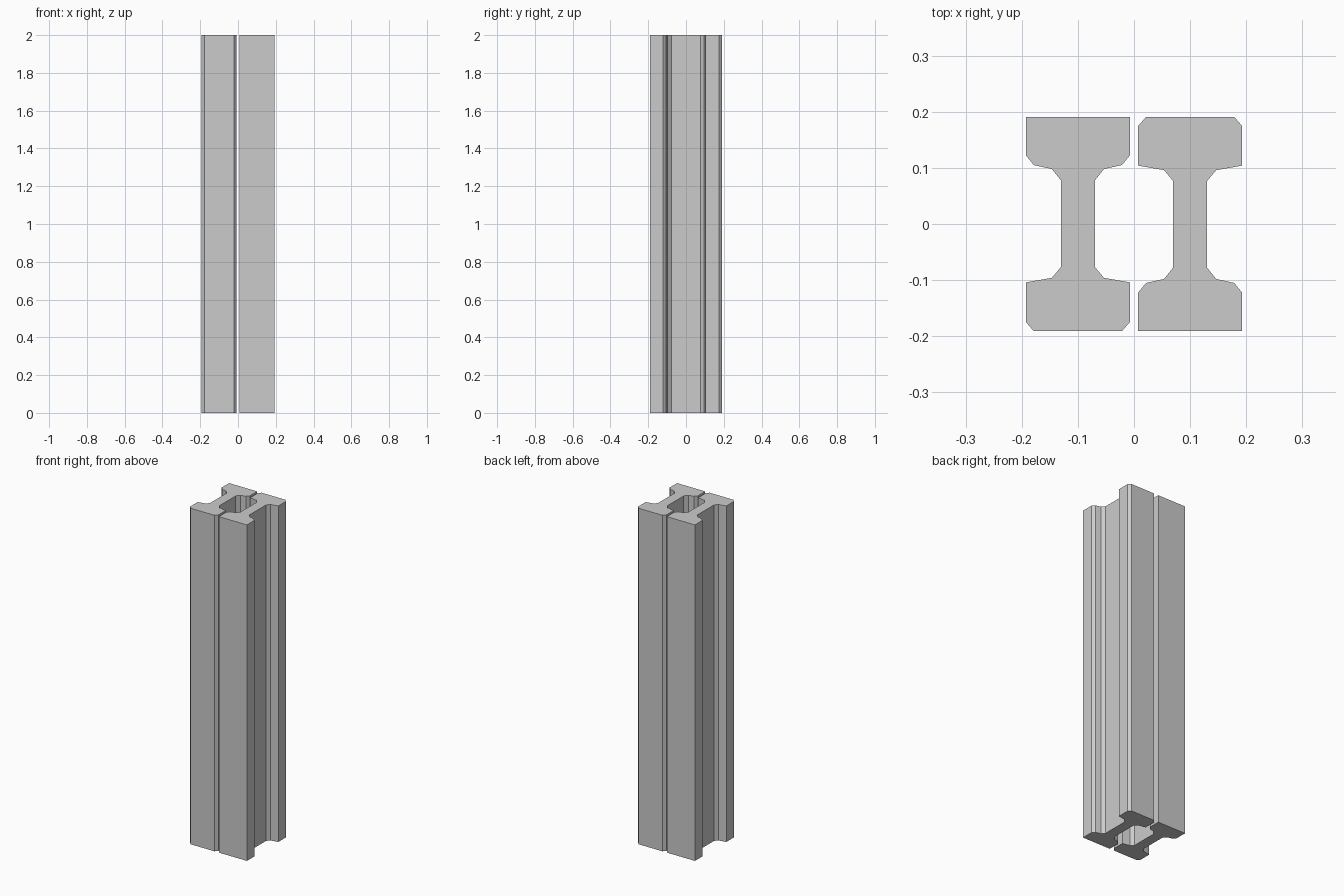
import bpy, bmesh

if "Cube" in bpy.data.objects:
    bpy.data.objects.remove(bpy.data.objects["Cube"])

HEIGHT = 2.0
OFFSET = 0.1  # beam centre distance from the middle

# One side of the I-shaped cross-section: (half width, y), top to bottom
HALF = [(0.0925, 0.191), (0.0925, 0.122), (0.0785, 0.105), (0.0465, 0.098),
        (0.0305, 0.078), (0.0305, -0.077), (0.0465, -0.096), (0.0925, -0.104),
        (0.0925, -0.175), (0.0785, -0.191)]


def beam(name, x, flip):
    # Mirror the half profile, then extrude it to full height
    outline = HALF + [(-w, y) for w, y in reversed(HALF)]
    bm = bmesh.new()
    base = bm.faces.new([bm.verts.new((x + w, y * flip, 0)) for w, y in outline])
    top = bmesh.ops.extrude_face_region(bm, geom=[base], use_keep_orig=True)["geom"]
    bmesh.ops.translate(bm, vec=(0, 0, HEIGHT),
                        verts=[g for g in top if isinstance(g, bmesh.types.BMVert)])
    bmesh.ops.recalc_face_normals(bm, faces=bm.faces)
    mesh = bpy.data.meshes.new(name)
    bm.to_mesh(mesh)
    bm.free()
    bpy.context.collection.objects.link(bpy.data.objects.new(name, mesh))


# Two matching beams, the right one turned the other way round
beam("left_beam", -OFFSET, 1)
beam("right_beam", OFFSET, -1)
